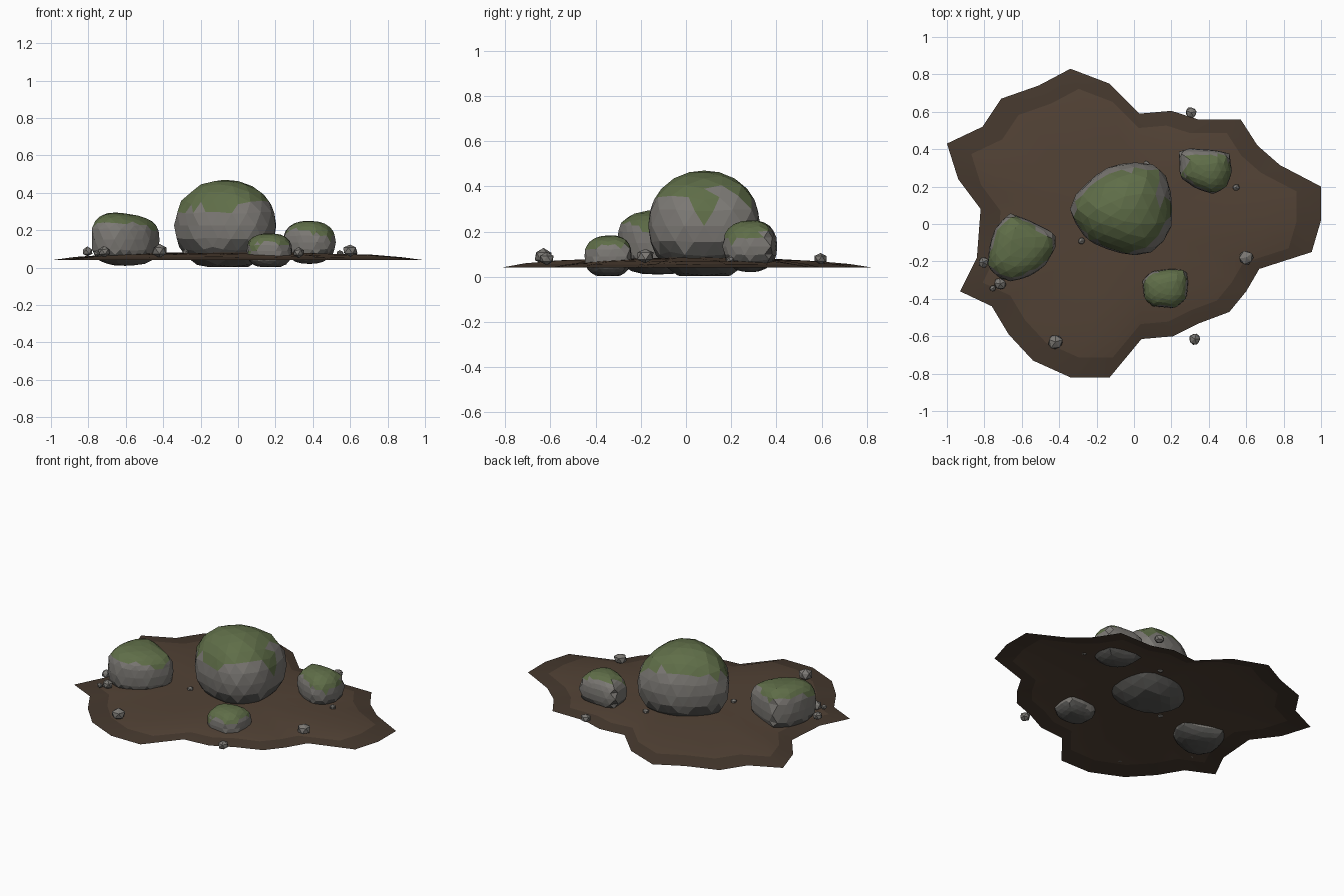
import bpy, bmesh, math, random
from mathutils import Vector, noise

if "Cube" in bpy.data.objects:
    bpy.data.objects.remove(bpy.data.objects["Cube"])

random.seed(4)


def material(name, rgb):
    m = bpy.data.materials.new(name)
    m.diffuse_color = (*rgb, 1)
    m.use_nodes = True
    m.node_tree.nodes["Principled BSDF"].inputs["Base Color"].default_value = m.diffuse_color
    return m


STONE = material("stone", (0.20, 0.19, 0.175))
DARK = material("dark_stone", (0.10, 0.098, 0.092))
MOSS = material("moss", (0.115, 0.155, 0.065))
SOIL = material("soil", (0.085, 0.055, 0.036))
RIM = material("soil_rim", (0.06, 0.04, 0.027))


def finish(bm, name, mats, smooth=False):
    me = bpy.data.meshes.new(name)
    for f in bm.faces:
        f.smooth = smooth
    bm.to_mesh(me)
    bm.free()
    for m in mats:
        me.materials.append(m)
    ob = bpy.data.objects.new(name, me)
    bpy.context.collection.objects.link(ob)
    return ob


def ray_radius(c, d, outline):
    """Distance from c along direction d to the closed outline."""
    best = 0
    for i, a in enumerate(outline):
        a, b = Vector(a) - c, Vector(outline[(i + 1) % len(outline)]) - c
        e = b - a
        den = d.cross(e)
        if abs(den) > 1e-9:
            t, s = a.cross(e) / den, a.cross(d) / den
            if t > 0 and -1e-6 <= s <= 1 + 1e-6:
                best = max(best, t)
    return best


def rock(name, outline, zc, top, box, tilt=(0, 0)):
    """Faceted boulder: plan outline, rounded profile, flat foot at z = 0."""
    xs, ys = [p[0] for p in outline], [p[1] for p in outline]
    c = Vector(((min(xs) + max(xs)) / 2, (min(ys) + max(ys)) / 2))
    bm = bmesh.new()
    bmesh.ops.create_icosphere(bm, subdivisions=3, radius=1)
    for v in bm.verts:
        flat = Vector((v.co.x, v.co.y))
        h = flat.length
        z = math.copysign(abs(v.co.z) ** box, v.co.z) * (top - zc)
        p = c.copy()
        if h > 1e-5:
            d = flat / h
            p += d * ray_radius(c, d, outline) * min(1, h) ** box
        if z > 0:
            z *= 1 + tilt[0] * (p.x - c.x) + tilt[1] * (p.y - c.y)
        v.co = (p.x, p.y, max(0.003, zc + z))
    # Moss grows in patches on the upward facets
    bm.normal_update()
    for f in bm.faces:
        n = noise.noise(f.calc_center_median() * 7)
        if f.normal.z + 0.6 * n > 0.42:
            f.material_index = 2
        elif f.normal.z < -0.35:
            f.material_index = 1
    return finish(bm, name, [STONE, DARK, MOSS])


# Soil patch: a thin domed sheet with a ragged edge
EDGE = [(1, .2), (1, .02), (.95, -.15), (.67, -.24), (.6, -.36), (.51, -.47),
        (.35, -.53), (.21, -.6), (.04, -.615), (-.13, -.82), (-.34, -.82),
        (-.54, -.73), (-.67, -.59), (-.76, -.44), (-.93, -.36), (-.84, -.18),
        (-.82, .08), (-.94, .24), (-1, .43), (-.81, .52), (-.71, .67),
        (-.51, .74), (-.34, .83), (-.13, .75), (.03, .59), (.2, .605),
        (.34, .56), (.57, .56), (.66, .42), (.78, .315)]
bm = bmesh.new()
rings = []
for s, z in [(1, .04), (.87, .056), (.7, .069), (.48, .078), (.24, .082)]:
    rings.append([bm.verts.new((x * s, y * s, z + (s < 1) * .006 *
                  noise.noise(Vector((x * s * 3, y * s * 3, 0))))) for x, y in EDGE])
hub = bm.verts.new((0, 0, .083))
n = len(EDGE)
for i in range(n):
    j = (i + 1) % n
    for k in range(len(rings) - 1):
        f = bm.faces.new((rings[k][j], rings[k][i], rings[k + 1][i], rings[k + 1][j]))
        f.material_index = int(k == 0)
    bm.faces.new((rings[-1][j], rings[-1][i], hub))
bmesh.ops.recalc_face_normals(bm, faces=bm.faces)
bm.normal_update()
if sum(f.normal.z for f in bm.faces) < 0:
    bmesh.ops.reverse_faces(bm, faces=bm.faces)
finish(bm, "soil_patch", [SOIL, RIM], True)

# Boulders
rock("large_boulder", [(-.35, .06), (-.31, .16), (-.22, .25), (-.12, .315), (0, .33),
     (.13, .315), (.19, .23), (.205, .1), (.2, -.03), (.14, -.12), (.08, -.16),
     (-.02, -.17), (-.13, -.14), (-.25, -.09)], .225, .47, .95)
rock("left_boulder", [(-.67, .06), (-.56, .02), (-.42, -.05), (-.42, -.13), (-.48, -.23),
     (-.56, -.28), (-.65, -.31), (-.74, -.28), (-.785, -.22), (-.77, -.1),
     (-.74, -.02)], .15, .29, .7, (-.9, .3))
rock("right_boulder", [(.24, .39), (.3, .405), (.43, .395), (.51, .38), (.525, .27),
     (.49, .19), (.42, .16), (.33, .19), (.245, .25)], .135, .25, .85, (0, .3))
rock("front_boulder", [(.045, -.3), (.09, -.255), (.19, -.24), (.28, -.245), (.29, -.32),
     (.28, -.4), (.22, -.45), (.1, -.44), (.055, -.4)], .09, .183, .8, (0, .5))

# Pebbles: x, y, z, radius
PEBBLES = [(.305, .595, .08, .032), (.6, -.18, .092, .04), (.325, -.615, .08, .033),
           (-.42, -.63, .09, .044), (-.715, -.32, .085, .035), (-.805, -.205, .085, .031),
           (-.755, -.345, .077, .018), (.545, .195, .077, .02),
           (-.28, -.09, .082, .02), (.065, .32, .082, .02)]
for i, (x, y, z, r) in enumerate(PEBBLES):
    bm = bmesh.new()
    bmesh.ops.create_icosphere(bm, subdivisions=1, radius=r)
    a = random.uniform(0, 6.28)
    for v in bm.verts:
        p = v.co * random.uniform(.9, 1.1)
        v.co = (x + p.x * math.cos(a) - p.y * math.sin(a),
                y + p.x * math.sin(a) + p.y * math.cos(a), z + p.z * .85)
    finish(bm, f"pebble_{i + 1}", [STONE])
